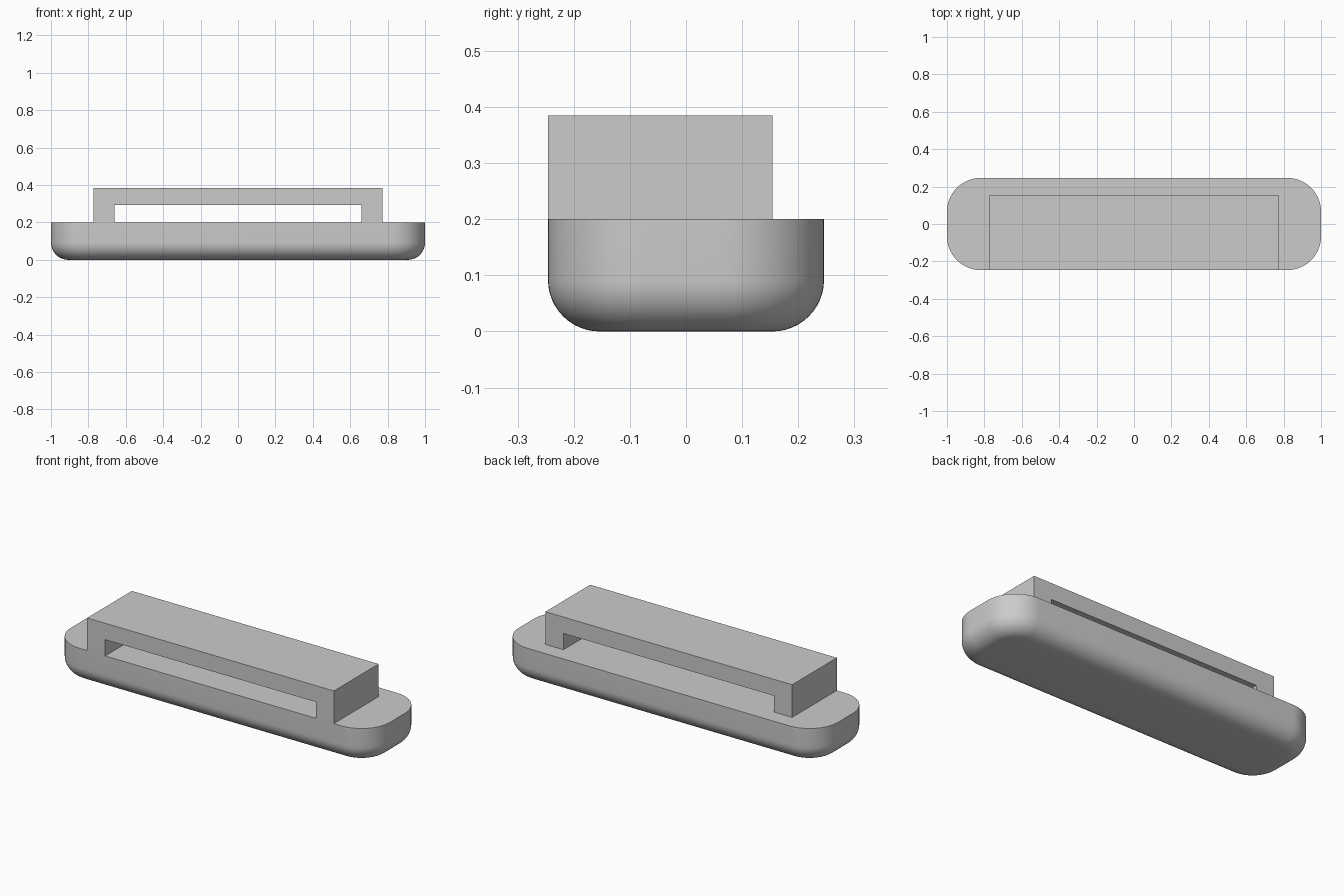
import bpy, bmesh

cube = bpy.data.objects.get("Cube")
if cube:
    bpy.data.objects.remove(cube, do_unlink=True)

HALF_Y = 0.246
DECK_Z = 0.2

# Single plain grey
grey = bpy.data.materials.new("plain grey")
grey.use_nodes = True
colour = (0.6, 0.6, 0.6, 1)
grey.diffuse_color = colour
grey.node_tree.nodes["Principled BSDF"].inputs["Base Color"].default_value = colour


def add_object(name, bm):
    bmesh.ops.recalc_face_normals(bm, faces=bm.faces[:])
    mesh = bpy.data.meshes.new(name)
    bm.to_mesh(mesh)
    bm.free()
    mesh.materials.append(grey)
    obj = bpy.data.objects.new(name, mesh)
    bpy.context.collection.objects.link(obj)
    return obj


def bevel(bm, edges, radius, segments):
    bmesh.ops.bevel(bm, geom=edges, offset=radius, offset_type='OFFSET',
                    segments=segments, profile=0.5, affect='EDGES')


# Base: block with round upright corners and a rounded underside
bm = bmesh.new()
bmesh.ops.create_cube(bm, size=1)
for v in bm.verts:
    v.co.x *= 2
    v.co.y *= 2 * HALF_Y
    v.co.z = (v.co.z + 0.5) * DECK_Z
upright = [e for e in bm.edges if abs(e.verts[0].co.z - e.verts[1].co.z) > 0.1]
bevel(bm, upright, 0.18, 16)
underside = [e for e in bm.edges if all(v.co.z < 0.001 for v in e.verts)]
bevel(bm, underside, 0.092, 12)
base = add_object("base", bm)
bpy.ops.object.select_all(action='DESELECT')
base.select_set(True)
bpy.context.view_layer.objects.active = base
bpy.ops.object.shade_smooth_by_angle(angle=0.7)

# Bridge: slotted profile pushed back from the front face
half = [(0.66, DECK_Z), (0.773, DECK_Z), (0.773, 0.385)]
left = half + [(-x, z) for x, z in reversed(half)]
profile = left + [(-0.66, 0.292), (0.66, 0.292)]
bm = bmesh.new()
face = bm.faces.new([bm.verts.new((x, -HALF_Y, z)) for x, z in profile])
result = bmesh.ops.extrude_face_region(bm, geom=[face])
back = [g for g in result["geom"] if isinstance(g, bmesh.types.BMVert)]
bmesh.ops.translate(bm, verts=back, vec=(0, 0.4, 0))
add_object("bridge", bm)
